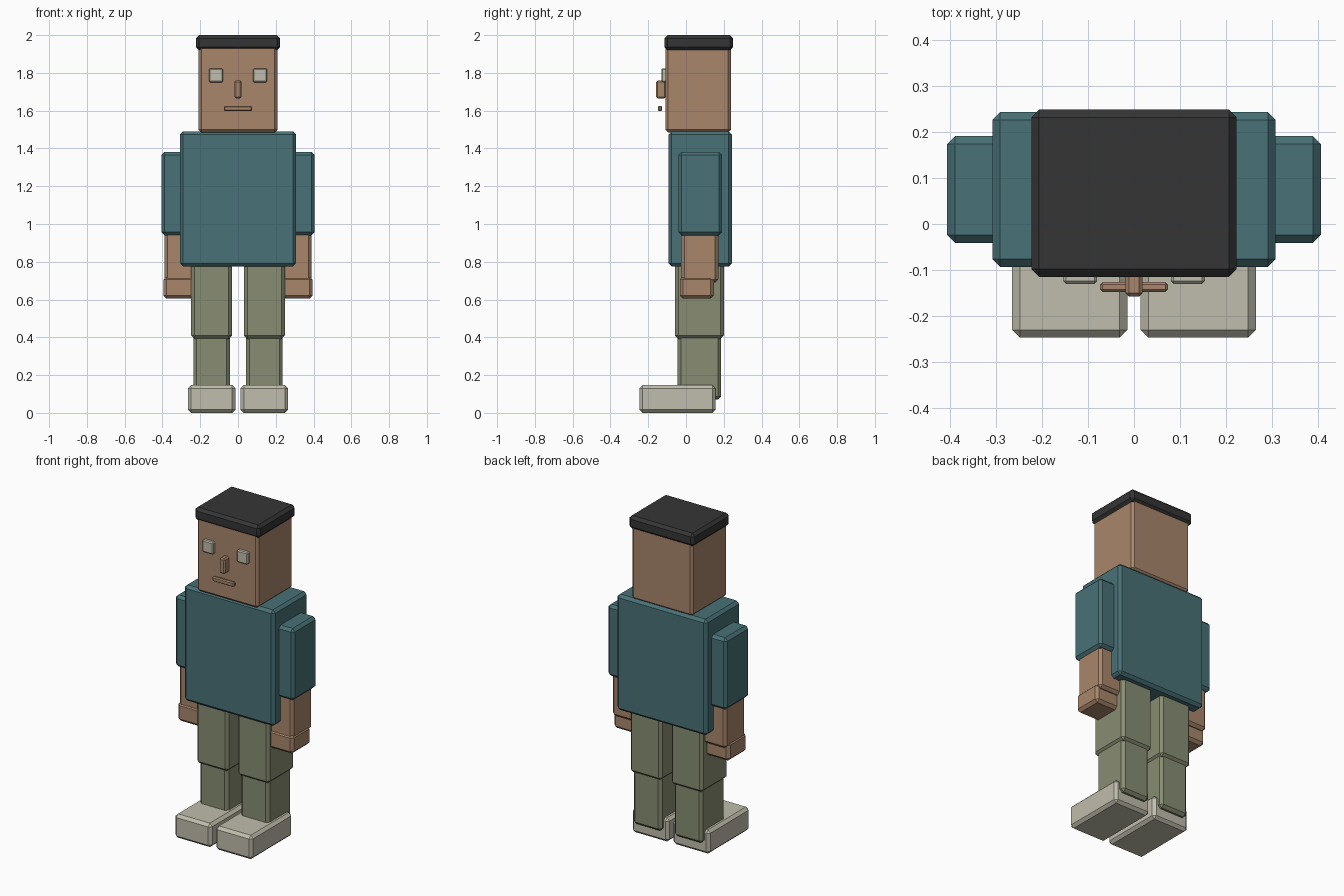
import bpy
import bmesh

if "Cube" in bpy.data.objects:
    bpy.data.objects.remove(bpy.data.objects["Cube"])


def srgb(r, g, b):
    return tuple((c / 255 / 12.92) if c / 255 <= 0.04045
                 else ((c / 255 + 0.055) / 1.055) ** 2.4 for c in (r, g, b)) + (1.0,)


def material(name, *rgb):
    m = bpy.data.materials.new(name)
    m.diffuse_color = srgb(*rgb)
    m.use_nodes = True
    m.node_tree.nodes["Principled BSDF"].inputs["Base Color"].default_value = m.diffuse_color
    return m


SKIN = material("skin", 169, 134, 107)
SHIRT = material("teal_shirt", 72, 113, 118)
TROUSERS = material("olive_trousers", 136, 141, 114)
CREAM = material("cream", 192, 189, 172)
HAIR = material("dark_hair", 53, 53, 53)


def block(name, xs, ys, zs, mat, bevel=0.017):
    """Box from ranges with a single flat chamfer."""
    bm = bmesh.new()
    bmesh.ops.create_cube(bm, size=1)
    for v in bm.verts:
        v.co = [r[0] + (c + 0.5) * (r[1] - r[0]) for c, r in zip(v.co, (xs, ys, zs))]
    bmesh.ops.bevel(bm, geom=bm.edges[:], offset=bevel, segments=1,
                    affect='EDGES', profile=0.5)
    bmesh.ops.recalc_face_normals(bm, faces=bm.faces[:])
    mesh = bpy.data.meshes.new(name)
    bm.to_mesh(mesh)
    bm.free()
    mesh.materials.append(mat)
    obj = bpy.data.objects.new(name, mesh)
    bpy.context.collection.objects.link(obj)
    return obj


def pair(name, xs, ys, zs, mat, bevel=0.017):
    """The same block on both sides of the body."""
    block(name + "_left", xs, ys, zs, mat, bevel)
    block(name + "_right", (-xs[1], -xs[0]), ys, zs, mat, bevel)


# Head and hair
block("head", (-0.208, 0.208), (-0.108, 0.237), (1.485, 1.95), SKIN, 0.014)
block("hair", (-0.223, 0.223), (-0.115, 0.249), (1.92, 2.0), HAIR)

# Face
pair("eye", (0.08, 0.154), (-0.13, -0.10), (1.75, 1.824), CREAM, 0.006)
block("nose", (-0.019, 0.019), (-0.158, -0.107), (1.665, 1.76), SKIN, 0.008)
block("mouth", (-0.074, 0.074), (-0.148, -0.126), (1.597, 1.626), SKIN, 0.006)

# Torso
block("torso", (-0.308, 0.308), (-0.093, 0.243), (0.775, 1.49), SHIRT)

# Arms
pair("sleeve", (0.17, 0.406), (-0.041, 0.191), (0.94, 1.382), SHIRT)
pair("forearm", (0.19, 0.389), (-0.026, 0.171), (0.69, 1.0), SKIN)
pair("hand", (0.193, 0.395), (-0.033, 0.148), (0.605, 0.722), SKIN)

# Legs
pair("thigh", (0.032, 0.248), (-0.058, 0.2), (0.392, 0.82), TROUSERS)
pair("shin", (0.043, 0.236), (-0.044, 0.186), (0.07, 0.42), TROUSERS)
pair("shoe", (0.014, 0.265), (-0.247, 0.157), (0.0, 0.147), CREAM)
